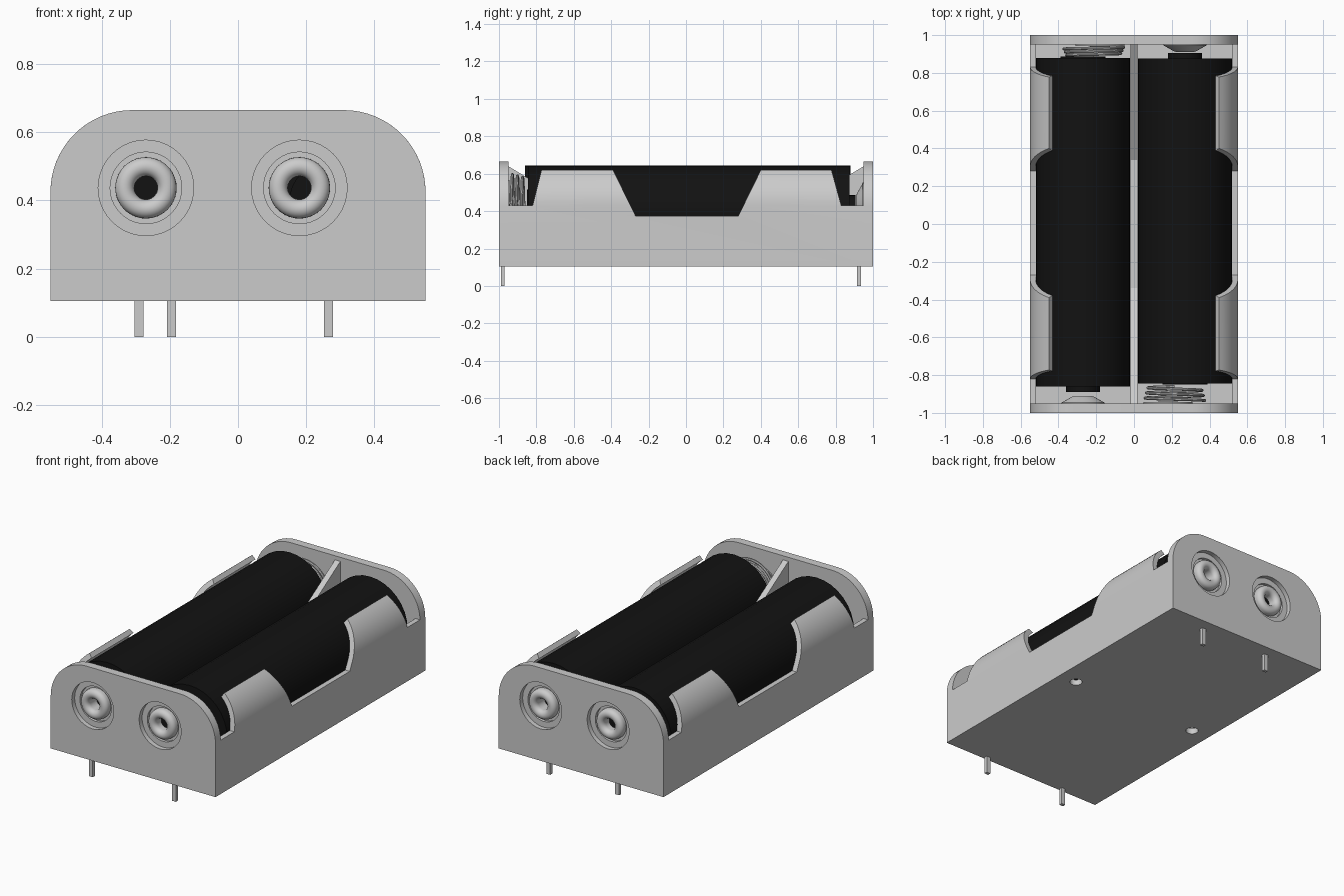
import bpy, bmesh
from math import cos, sin, pi, radians

if "Cube" in bpy.data.objects:
    bpy.data.objects.remove(bpy.data.objects["Cube"])

black = bpy.data.materials.new("black")
black.diffuse_color = (0.006, 0.006, 0.006, 1)
black.use_nodes = True
black.node_tree.nodes["Principled BSDF"].inputs["Base Color"].default_value = black.diffuse_color


def finish(name, bm, smooth=True):
    bmesh.ops.remove_doubles(bm, verts=bm.verts, dist=1e-5)
    bmesh.ops.recalc_face_normals(bm, faces=bm.faces)
    me = bpy.data.meshes.new(name)
    bm.to_mesh(me)
    bm.free()
    ob = bpy.data.objects.new(name, me)
    bpy.context.collection.objects.link(ob)
    if smooth:
        shade(ob)
    return ob


def activate(ob):
    bpy.ops.object.select_all(action='DESELECT')
    ob.select_set(True)
    bpy.context.view_layer.objects.active = ob


def shade(ob):
    activate(ob)
    bpy.ops.object.shade_smooth_by_angle(angle=radians(32))


def prism(name, pts, axis, a, b):
    """Extrude a 2D outline along x (points are y,z) or y (points are x,z)."""
    place = (lambda p, t: (t, p[0], p[1])) if axis == 'x' else (lambda p, t: (p[0], t, p[1]))
    bm = bmesh.new()
    lo = [bm.verts.new(place(p, a)) for p in pts]
    hi = [bm.verts.new(place(p, b)) for p in pts]
    bm.faces.new(lo)
    bm.faces.new(hi)
    n = len(pts)
    for i in range(n):
        j = (i + 1) % n
        bm.faces.new((lo[i], lo[j], hi[j], hi[i]))
    return finish(name, bm, False)


def lathe(name, profile, cx, cz, s, closed=True, seg=40):
    """Turn (radius, distance) points about a y axis; s picks the end."""
    bm = bmesh.new()
    rings = [[bm.verts.new((cx + r * cos(2 * pi * k / seg), s * v, cz + r * sin(2 * pi * k / seg)))
              for k in range(seg)] for r, v in profile]
    pairs = list(zip(rings, rings[1:])) + ([(rings[-1], rings[0])] if closed else [])
    for p, q in pairs:
        for k in range(seg):
            m = (k + 1) % seg
            bm.faces.new((p[k], p[m], q[m], q[k]))
    return finish(name, bm)


def boolean(ob, cutter, op='DIFFERENCE'):
    mod = ob.modifiers.new("cut", 'BOOLEAN')
    mod.operation, mod.object, mod.solver = op, cutter, 'EXACT'
    activate(ob)
    bpy.ops.object.modifier_apply(modifier=mod.name)
    bpy.data.objects.remove(cutter, do_unlink=True)


def box(name, x0, x1, y0, y1, z0, z1):
    return prism(name, [(x0, z0), (x1, z0), (x1, z1), (x0, z1)], 'y', y0, y1)


def arc(r, a0, a1, n):
    return [(0.31 + r * cos(radians(a0 + (a1 - a0) * i / n)),
             0.425 + r * sin(radians(a0 + (a1 - a0) * i / n))) for i in range(n + 1)]


def flip(pts):
    return [(-x, z) for x, z in reversed(pts)]


# Tray: floor and curled side walls in one section, trimmed to the clip outline
outer = [(0.55, 0.105)] + arc(0.24, 0, 54.4, 10)
inner = arc(0.21, 54.4, 0, 10) + [(0.52, 0.14)]
half = outer + inner
tray = prism("tray", half + flip(half), 'y', -0.95, 0.95)
clip = [(-0.96, 0.05), (0.96, 0.05), (0.96, 0.43), (0.83, 0.43), (0.775, 0.63), (0.405, 0.63),
        (0.28, 0.375), (-0.27, 0.375), (-0.395, 0.63), (-0.77, 0.63), (-0.82, 0.43), (-0.96, 0.43)]
boolean(tray, prism("clip_outline", clip, 'x', -0.7, 0.7), 'INTERSECT')
for x in (-0.43, 0.43):
    bpy.ops.mesh.primitive_cylinder_add(radius=0.035, depth=0.2, location=(x, 0, 0.11))
    boolean(tray, bpy.context.object)
shade(tray)

# Divider with ramps up to both ends
prism("divider", [(-0.95, 0.13), (0.95, 0.13), (0.95, 0.64), (0.34, 0.27),
                  (-0.34, 0.27), (-0.95, 0.64)], 'x', -0.018, 0.018)

# End plates with stepped holes, contacts, rivets and springs
right = [(0.55, 0.105)] + arc(0.24, 0, 90, 16)
HZ = 0.437
for s, end in ((-1, "front"), (1, "back")):
    plate = prism(end + "_plate", right + flip(right), 'y', s * 0.95, s * 1.0)
    for kind, x in (("button", 0.27 * s), ("spring", -0.18 * s)):
        hole = [(0, 0.9), (0.105, 0.9), (0.105, 0.972), (0.14, 0.972), (0.14, 1.1), (0, 1.1)]
        boolean(plate, lathe("hole_cutter", hole, x, HZ, s, closed=False))
        # Rolled rivet seen from outside
        lathe(f"{end}_{kind}_rivet",
              [(0.09, 0.955)] +
              [(0.062 + 0.028 * cos(pi * i / 10), 0.972 + 0.028 * sin(pi * i / 10)) for i in range(11)] +
              [(0.034, 0.94), (0.05, 0.94)], x, HZ, s)
        if kind == "button":
            lathe(f"{end}_button_contact",
                  [(0.034, 0.955), (0.115, 0.955), (0.115, 0.945), (0.1, 0.938),
                   (0.06, 0.915), (0.045, 0.91), (0.034, 0.914)], x, HZ, s)
        else:
            lathe(f"{end}_spring_contact",
                  [(0.034, 0.955), (0.13, 0.955), (0.13, 0.943), (0.034, 0.943)], x, HZ, s)
            # Coil spring
            cu = bpy.data.curves.new(f"{end}_spring", 'CURVE')
            cu.dimensions, cu.bevel_depth, cu.bevel_resolution = '3D', 0.008, 2
            cu.use_fill_caps = True
            sp = cu.splines.new('POLY')
            n = 110
            sp.points.add(n)
            for i in range(n + 1):
                t = i / n
                a, r = 2 * pi * 2.75 * t, 0.16 - 0.02 * t
                d = 0.935 - 0.075 * t if s < 0 else 0.935 - 0.045 * t
                sp.points[i].co = (x - 0.035 * s + r * cos(a), s * d, HZ + r * sin(a), 1)
            ob = bpy.data.objects.new(f"{end}_spring", cu)
            bpy.context.collection.objects.link(ob)
            activate(ob)
            bpy.ops.object.convert(target='MESH')
            shade(bpy.context.object)
    shade(plate)

# Solder pins
for i, (x, y) in enumerate([(-0.29, -0.98), (0.265, -0.98), (-0.195, 0.925), (0.265, 0.925)]):
    box(f"pin_{i + 1}", x - 0.013, x + 0.013, y - 0.01, y + 0.01, 0, 0.13)

# Batteries facing opposite ways
for name, s, top, bottom in (("left_battery", -1, 0.86, -0.88), ("right_battery", 1, 0.875, -0.845)):
    cell = lathe(name, [(0, top + 0.03), (0.09, top + 0.03), (0.09, top), (0.25, top),
                        (0.25, bottom), (0.12, bottom), (0.12, bottom - 0.006), (0, bottom - 0.006)],
                 0.27 * s, 0.395, s, closed=False, seg=32)
    cell.data.materials.append(black)
